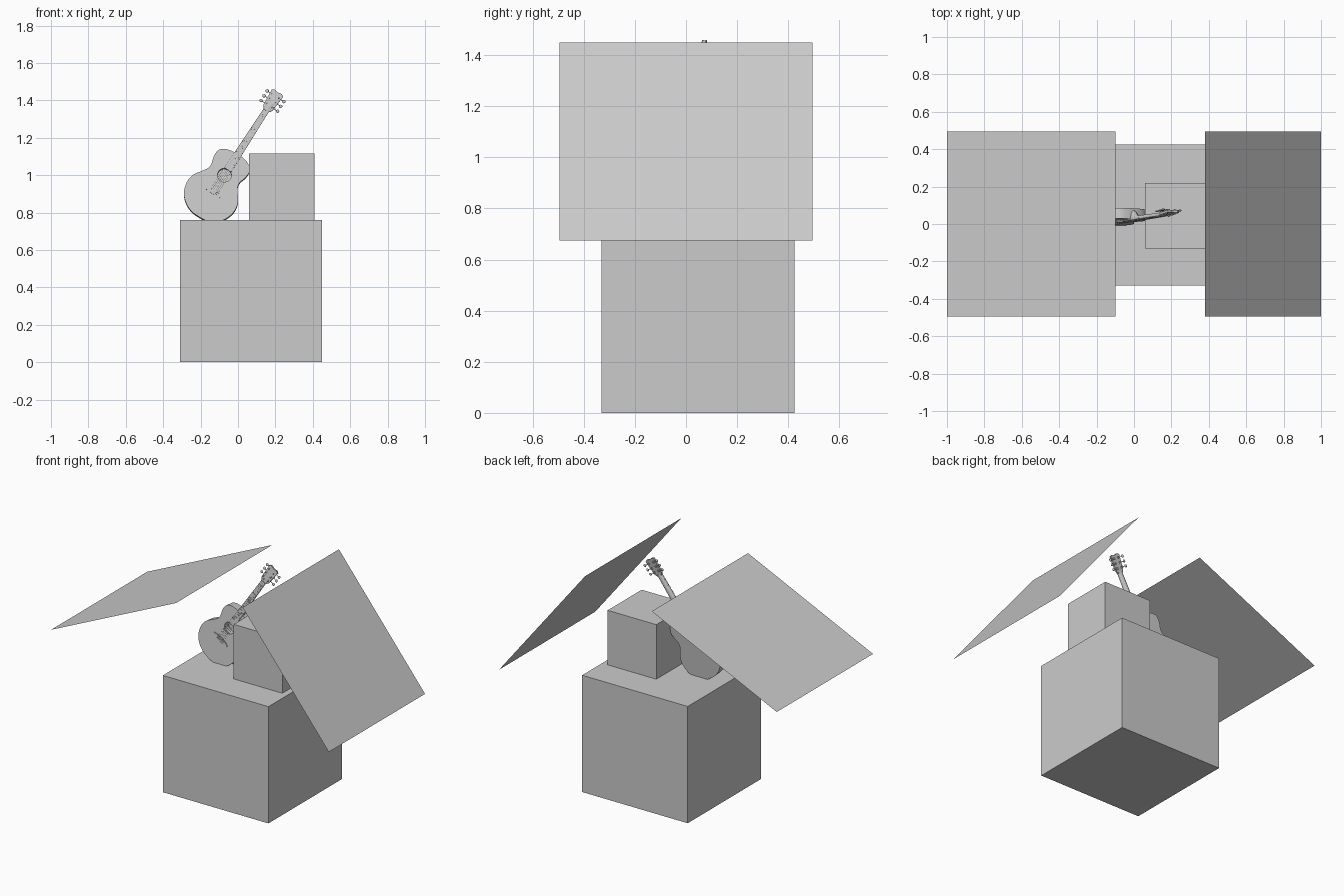
import bpy, bmesh, math
from mathutils import Matrix, Vector

if "Cube" in bpy.data.objects:
    bpy.data.objects.remove(bpy.data.objects["Cube"])

# Guitar frame: local x along the neck, local y across, local z out of the soundboard
A = math.radians(57.3)
U = Vector((math.cos(A), 0, math.sin(A)))
H = Vector((0, -1, 0))
N = H.cross(U)
AXES = Matrix((U, N, H)).transposed().to_4x4()
GUITAR = Matrix.Translation((-0.214, -0.007, 0.781)) @ Matrix.Rotation(-0.1, 4, 'X') @ AXES
HEAD = GUITAR @ Matrix.Translation((0.675, 0, 0.006)) @ Matrix.Rotation(math.radians(4), 4, 'Y')


def finish(name, bm, matrix=Matrix(), smooth=False):
    bmesh.ops.recalc_face_normals(bm, faces=bm.faces)
    me = bpy.data.meshes.new(name)
    bm.to_mesh(me)
    bm.free()
    ob = bpy.data.objects.new(name, me)
    bpy.context.collection.objects.link(ob)
    ob.matrix_world = matrix
    if smooth:
        bpy.ops.object.select_all(action='DESELECT')
        ob.select_set(True)
        bpy.context.view_layer.objects.active = ob
        bpy.ops.object.shade_smooth_by_angle(angle=math.radians(35))
    return ob


def add_box(bm, lo, hi):
    lo, hi = Vector(lo), Vector(hi)
    m = Matrix.Translation((lo + hi) / 2) @ Matrix.Diagonal((*(hi - lo), 1))
    bmesh.ops.create_cube(bm, size=1, matrix=m)


def box(name, lo, hi, matrix=Matrix()):
    bm = bmesh.new()
    add_box(bm, lo, hi)
    return finish(name, bm, matrix)


def add_rod(bm, a, b, r, seg=8):
    a, b = Vector(a), Vector(b)
    m = Matrix.Translation((a + b) / 2) @ (b - a).to_track_quat('Z', 'Y').to_matrix().to_4x4()
    bmesh.ops.create_cone(bm, cap_ends=True, segments=seg, radius1=r, radius2=r,
                          depth=(b - a).length, matrix=m)


def add_slab(bm, outline, z0, z1):
    face = bm.faces.new([bm.verts.new((x, y, z0)) for x, y in outline])
    top = bmesh.ops.extrude_face_region(bm, geom=[face])['geom']
    bmesh.ops.translate(bm, vec=(0, 0, z1 - z0),
                        verts=[v for v in top if isinstance(v, bmesh.types.BMVert)])


def mirrored(half):
    return half + [(x, -y) for x, y in reversed(half) if y > 1e-6]


def spline(points, steps=5):
    out, n = [], len(points)
    for i in range(n):
        p = [Vector(points[(i + k) % n]) for k in (-1, 0, 1, 2)]
        for s in range(steps):
            t = s / steps
            q = 0.5 * (2 * p[1] + (p[2] - p[0]) * t + (2*p[0] - 5*p[1] + 4*p[2] - p[3]) * t**2
                       + (3*p[1] - p[0] - 3*p[2] + p[3]) * t**3)
            out.append((q.x, q.y))
    return out


# Two display blocks
box("large_block", (-0.31, -0.33, 0), (0.45, 0.425, 0.76))
box("small_block", (0.06, -0.13, 0.76), (0.41, 0.22, 1.115))

# Two slanted panels either side
for name, (x0, z0), (x1, z1) in (("left_panel", (-1, 0.935), (-0.10, 1.35)),
                                 ("right_panel", (0.38, 1.45), (1, 0.675))):
    bm = bmesh.new()
    bm.faces.new([bm.verts.new(c) for c in ((x0, -0.495, z0), (x1, -0.495, z1),
                                            (x1, 0.495, z1), (x0, 0.495, z0))])
    finish(name, bm)

# Guitar body
half = [(0, 0), (0.004, 0.045), (0.025, 0.092), (0.065, 0.131), (0.12, 0.149), (0.17, 0.143),
        (0.21, 0.118), (0.245, 0.095), (0.275, 0.091), (0.305, 0.100), (0.335, 0.104),
        (0.362, 0.097), (0.383, 0.072), (0.393, 0.035), (0.395, 0)]
outline = spline(half + [(x, -y) for x, y in reversed(half[1:-1])])
bm = bmesh.new()
add_slab(bm, outline, -0.058, 0)
body = finish("guitar_body", bm, GUITAR, True)

# Sound hole cut into the body
HOLE = 0.262
bm = bmesh.new()
add_rod(bm, (HOLE, 0, -0.05), (HOLE, 0, 0.02), 0.037, 32)
cutter = finish("hole_cutter", bm, GUITAR)
cutter.hide_render = True
cutter.hide_set(True)
mod = body.modifiers.new("sound_hole", 'BOOLEAN')
mod.object = cutter
mod.solver = 'EXACT'

# Neck with rounded back and heel
bm = bmesh.new()
rings = []
for u, w, d in ((0.385, 0.021, 0.050), (0.402, 0.021, 0.044), (0.420, 0.020, 0.022),
                (0.45, 0.020, 0.015), (0.66, 0.0165, 0.013), (0.685, 0.018, 0.012)):
    rings.append([bm.verts.new((u, w * math.cos(t), -d * math.sin(t)))
                  for t in [math.pi * k / 10 for k in range(11)]])
for a, b in zip(rings, rings[1:]):
    for k in range(11):
        j = (k + 1) % 11
        bm.faces.new((a[k], a[j], b[j], b[k]))
bm.faces.new(rings[0])
bm.faces.new(rings[-1])
finish("neck", bm, GUITAR, True)

# Fretboard and frets
F0, F1 = 0.295, 0.675


def board_half(u):
    return 0.022 - 0.0055 * (u - F0) / (F1 - F0)


bm = bmesh.new()
add_slab(bm, mirrored([(F0, board_half(F0)), (F1, board_half(F1))]), 0, 0.006)
finish("fretboard", bm, GUITAR)
bm = bmesh.new()
SCALE = F1 - 0.165
for i in range(1, 20):
    u = F1 - SCALE * (1 - 2 ** (-i / 12))
    w = board_half(u)
    add_box(bm, (u - 0.0008, -w, 0.005), (u + 0.0008, w, 0.0072))
finish("frets", bm, GUITAR)
box("nut", (0.674, -0.0165, 0), (0.679, 0.0165, 0.0095), GUITAR)

# Bridge, saddle and bridge pins
bm = bmesh.new()
add_slab(bm, mirrored([(0.143, 0.028), (0.148, 0.058), (0.163, 0.058), (0.172, 0.028)]), 0, 0.006)
finish("bridge", bm, GUITAR)
box("saddle", (0.163, -0.028, 0.005), (0.166, 0.028, 0.010), GUITAR)
bm = bmesh.new()
for k in range(6):
    y = (k - 2.5) * 0.0095
    add_rod(bm, (0.152, y, 0.004), (0.152, y, 0.009), 0.002)
finish("bridge_pins", bm, GUITAR)

# Headstock
bm = bmesh.new()
add_slab(bm, mirrored([(0, 0.017), (0.018, 0.029), (0.112, 0.036), (0.120, 0.022), (0.115, 0)]),
         -0.013, 0)
finish("headstock", bm, HEAD)

# Tuning posts, shafts and buttons, three per side
bm = bmesh.new()
posts = {}
for side in (-1, 1):
    for i in range(3):
        x = 0.032 + 0.031 * i
        posts[side, i] = Vector((x, side * 0.021, 0.006))
        add_rod(bm, (x, side * 0.021, -0.002), (x, side * 0.021, 0.009), 0.0035)
        add_rod(bm, (x, side * 0.021, -0.0005), (x, side * 0.021, 0.002), 0.0055)
        add_rod(bm, (x, side * 0.021, -0.017), (x, side * 0.050, -0.017), 0.0018)
        add_box(bm, (x - 0.006, side * 0.021 - 0.006, -0.021), (x + 0.006, side * 0.021 + 0.006, -0.012))
        m = Matrix.Translation((x, side * 0.053, -0.017)) @ Matrix.Diagonal((0.0095, 0.009, 0.005, 1))
        bmesh.ops.create_uvsphere(bm, u_segments=12, v_segments=8, radius=1, matrix=m)
finish("tuners", bm, HEAD, True)

# Strings from bridge over saddle and nut to the posts
bm = bmesh.new()
to_guitar = GUITAR.inverted() @ HEAD
for k in range(6):
    s = k - 2.5
    side = -1 if k < 3 else 1
    i = k if k < 3 else 5 - k
    path = [Vector((0.152, s * 0.0095, 0.007)), Vector((0.1645, s * 0.0095, 0.0105)),
            Vector((0.677, s * 0.0055, 0.0098)), to_guitar @ posts[side, i]]
    for a, b in zip(path, path[1:]):
        add_rod(bm, a, b, 0.0006, 6)
finish("strings", bm, GUITAR)
